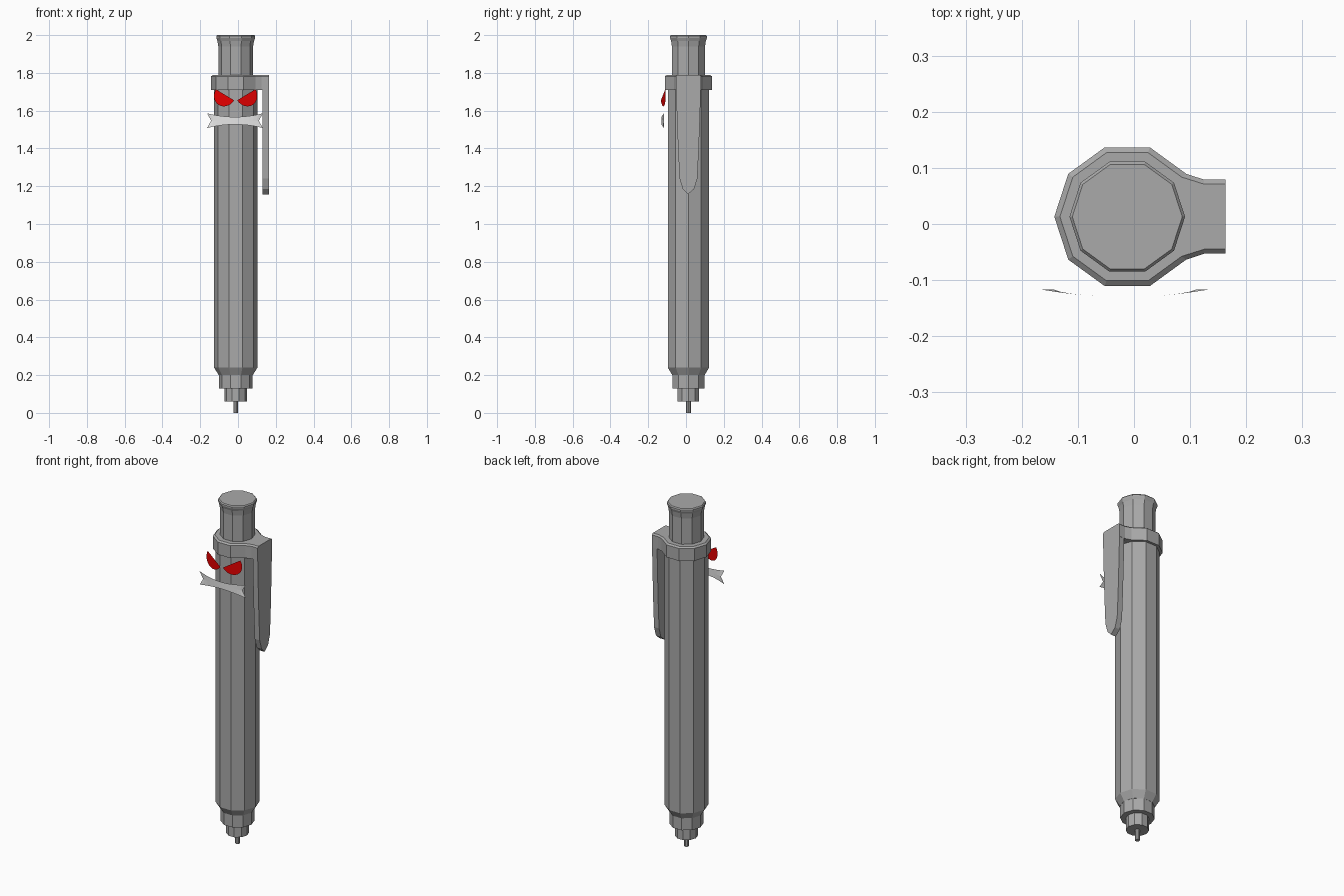
import bpy, bmesh
from math import sin, cos, pi

cube = bpy.data.objects.get("Cube")
if cube:
    bpy.data.objects.remove(cube, do_unlink=True)

CX, CY, SIDES = -0.012, 0.013, 10


def material(name, color):
    m = bpy.data.materials.new(name)
    m.use_nodes = True
    m.diffuse_color = (*color, 1)
    bsdf = next(n for n in m.node_tree.nodes if n.type == 'BSDF_PRINCIPLED')
    bsdf.inputs["Base Color"].default_value = (*color, 1)
    return m


GREY = material("barrel grey", (0.4, 0.4, 0.4))
RED = material("eye red", (0.8, 0.0, 0.0))
WHITE = material("mouth white", (0.8, 0.8, 0.8))


def finish(bm, name, mat):
    bmesh.ops.recalc_face_normals(bm, faces=bm.faces)
    mesh = bpy.data.meshes.new(name)
    bm.to_mesh(mesh)
    bm.free()
    mesh.materials.append(mat)
    ob = bpy.data.objects.new(name, mesh)
    bpy.context.collection.objects.link(ob)
    return ob


def loft(name, rings, mat):
    """Skin a stack of equal-length point rings and close both ends."""
    bm = bmesh.new()
    loops = [[bm.verts.new(p) for p in ring] for ring in rings]
    n = len(loops[0])
    for a, b in zip(loops, loops[1:]):
        for i in range(n):
            j = (i + 1) % n
            bm.faces.new((a[i], a[j], b[j], b[i]))
    bm.faces.new(loops[0][::-1])
    bm.faces.new(loops[-1])
    return finish(bm, name, mat)


def polygon(r, first=0, last=SIDES):
    return [(CX + r * cos(2 * pi * i / SIDES), CY + r * sin(2 * pi * i / SIDES))
            for i in range(first, last)]


def turned(name, profile):
    return loft(name, [[(x, y, z) for x, y in polygon(r)] for r, z in profile], GREY)


# Turned ten-sided parts, given as (radius, height)
turned("lead", [(0.013, 0), (0.013, 0.07)])
turned("tip", [(0.06, 0.06), (0.06, 0.14)])
turned("nose", [(0.089, 0.13), (0.089, 0.21)])
turned("barrel", [(0.09, 0.2), (0.115, 0.24), (0.115, 1.75)])
turned("push_button", [(0.092, 1.77), (0.092, 1.94), (0.097, 1.97),
                       (0.103, 1.985), (0.103, 1.994), (0.098, 2.0)])


# Collar whose outline runs out into the clip arm
def collar_outline(inset, z):
    half = 0.066 - inset * 0.8
    pts = polygon(0.13 - inset, 1, SIDES)
    arm = [(0.125, CY - half), (0.163, CY - half), (0.163, CY + half), (0.125, CY + half)]
    return [(x, y, z) for x, y in pts + arm]


loft("clip_collar", [collar_outline(0, 1.71), collar_outline(0, 1.782),
                     collar_outline(0.01, 1.79)], GREY)

# Tapered clip blade: half outline (half width, height), mirrored
half = [(0.066, 1.75), (0.062, 1.6), (0.055, 1.4), (0.047, 1.24), (0.03, 1.185)]
outline = ([(CY - w, z) for w, z in half] + [(CY - 0.003, 1.157)]
           + [(CY + w, z) for w, z in reversed(half)])
loft("clip_blade", [[(x, y, z) for y, z in outline] for x in (0.131, 0.163)], GREY)


def plate(name, points, mat):
    bm = bmesh.new()
    bm.faces.new([bm.verts.new(p) for p in points])
    return finish(bm, name, mat)


# Slanted half-round eyes, mirrored about the pen axis
MX = -0.0125
for side, name in ((-1, "right_eye"), (1, "left_eye")):
    pts = []
    for i in range(15):
        a = pi * i / 14
        u, v = -0.056 * cos(a), 0.063 * sin(a)
        dist = 0.0565 - 0.857 * u + 0.517 * v
        z = 1.684 - 0.517 * u - 0.857 * v
        pts.append((MX + side * dist, -0.135 + 0.24 * dist, z))
    plate(name, pts, RED)

# Bowed mouth strip with flared, notched ends
bm = bmesh.new()
cols = []
for i in range(13):
    t = i / 6 - 1
    x, y = -0.016 + 0.148 * t, -0.13 + 0.013 * t * t
    h = 0.02 + 0.019 * t * t
    xm = x - 0.022 * t ** 5
    cols.append([bm.verts.new(p) for p in
                 ((x, y, 1.547 - h), (xm, y, 1.547), (x, y, 1.547 + h))])
for a, b in zip(cols, cols[1:]):
    for k in (0, 1):
        bm.faces.new((a[k], b[k], b[k + 1], a[k + 1]))
finish(bm, "mouth", WHITE)
